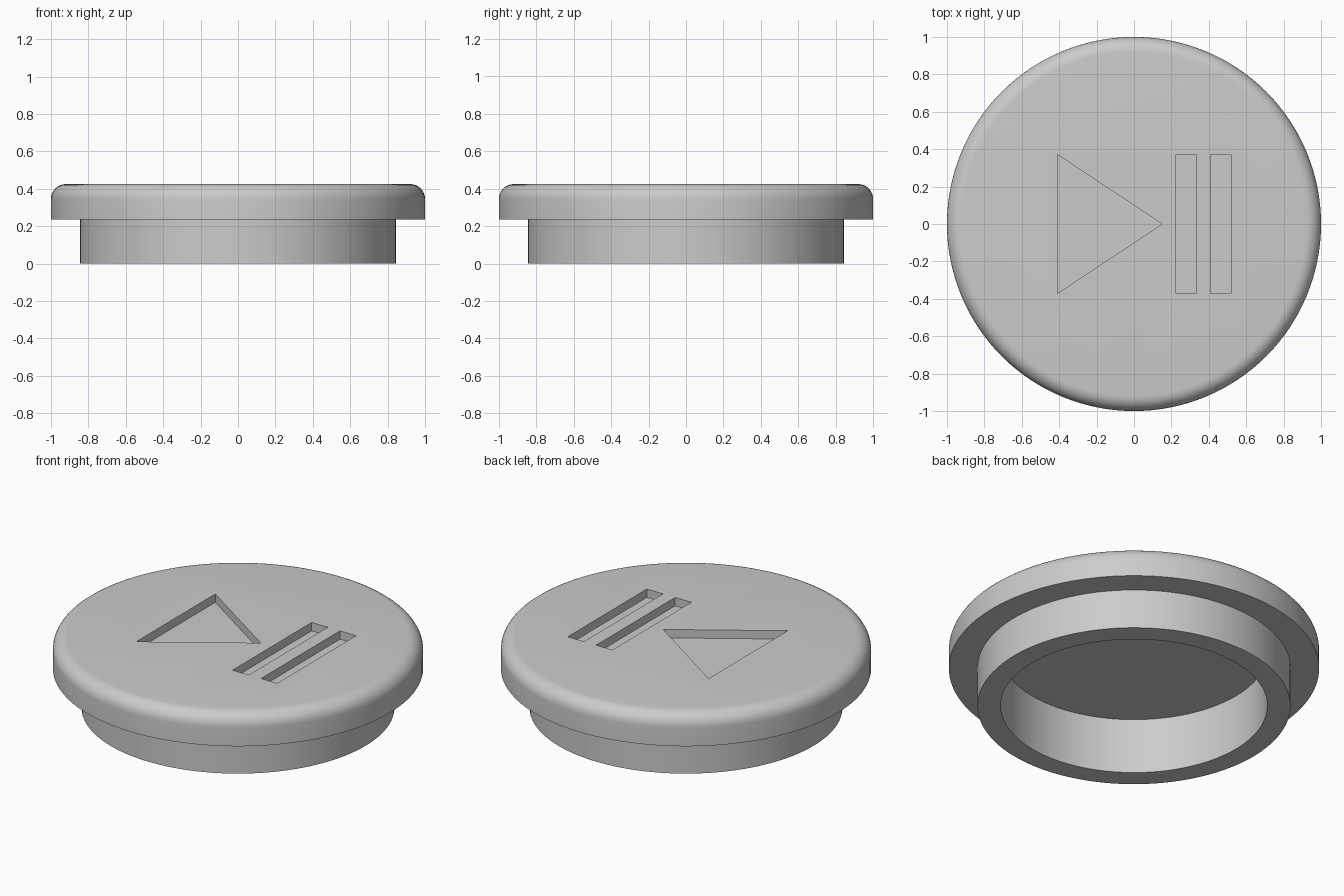
import bpy
import bmesh
from math import sin, cos, pi, radians
from mathutils import Vector

cube = bpy.data.objects.get("Cube")
if cube:
    bpy.data.objects.remove(cube, do_unlink=True)

TOP, LEDGE, CEILING = 0.425, 0.235, 0.33
FILLET, RECESS = 0.08, 0.05
SEGMENTS = 128

grey = bpy.data.materials.new("light_grey")
grey.use_nodes = True
colour = (0.6, 0.6, 0.6, 1)
grey.diffuse_color = colour
grey.node_tree.nodes["Principled BSDF"].inputs["Base Color"].default_value = colour


def add_object(name, bm):
    bmesh.ops.recalc_face_normals(bm, faces=bm.faces)
    mesh = bpy.data.meshes.new(name)
    bm.to_mesh(mesh)
    bm.free()
    mesh.materials.append(grey)
    obj = bpy.data.objects.new(name, mesh)
    bpy.context.collection.objects.link(obj)
    return obj


def lathe(name, profile):
    """Revolve a (radius, z) profile, capping both open ends."""
    bm = bmesh.new()
    rings = [[bm.verts.new((r * cos(2 * pi * i / SEGMENTS), r * sin(2 * pi * i / SEGMENTS), z))
              for i in range(SEGMENTS)] for r, z in profile]
    for a, b in zip(rings, rings[1:]):
        for i in range(SEGMENTS):
            j = (i + 1) % SEGMENTS
            bm.faces.new((a[i], a[j], b[j], b[i]))
    bm.faces.new(rings[0])
    bm.faces.new(rings[-1])
    return add_object(name, bm)


def prism_cutter(name, outline):
    """Extrude a flat outline from the recess floor to above the top."""
    bm = bmesh.new()
    face = bm.faces.new([bm.verts.new((x, y, TOP - RECESS)) for x, y in outline])
    extruded = bmesh.ops.extrude_face_region(bm, geom=[face])["geom"]
    verts = [v for v in extruded if isinstance(v, bmesh.types.BMVert)]
    bmesh.ops.translate(bm, verts=verts, vec=Vector((0, 0, RECESS * 2)))
    return add_object(name, bm)


# Round cap: hollow plug, overhanging ledge and rounded top rim
fillet = [(1 - FILLET + FILLET * cos(a), TOP - FILLET + FILLET * sin(a))
          for a in (pi / 2 * i / 8 for i in range(9))]
cap = lathe("button_cap", [(0.72, CEILING), (0.72, 0), (0.845, 0),
                           (0.845, LEDGE), (1, LEDGE)] + fillet)

# Recessed triangle and two bars in the top
cutters = [prism_cutter("triangle_cutter", [(-0.41, -0.372), (0.15, 0), (-0.41, 0.372)])]
for side, x in (("inner", 0.225), ("outer", 0.412)):
    cutters.append(prism_cutter(side + "_bar_cutter", [
        (x, -0.372), (x + 0.107, -0.372), (x + 0.107, 0.372), (x, 0.372)]))

bpy.context.view_layer.objects.active = cap
cap.select_set(True)
for cutter in cutters:
    cut = cap.modifiers.new(cutter.name, "BOOLEAN")
    cut.operation = "DIFFERENCE"
    cut.solver = "EXACT"
    cut.object = cutter
    bpy.ops.object.modifier_apply(modifier=cut.name)
    bpy.data.objects.remove(cutter, do_unlink=True)

# Smooth round walls with crisp edges
bpy.ops.object.select_all(action="DESELECT")
cap.select_set(True)
bpy.ops.object.shade_smooth_by_angle(angle=radians(30))
